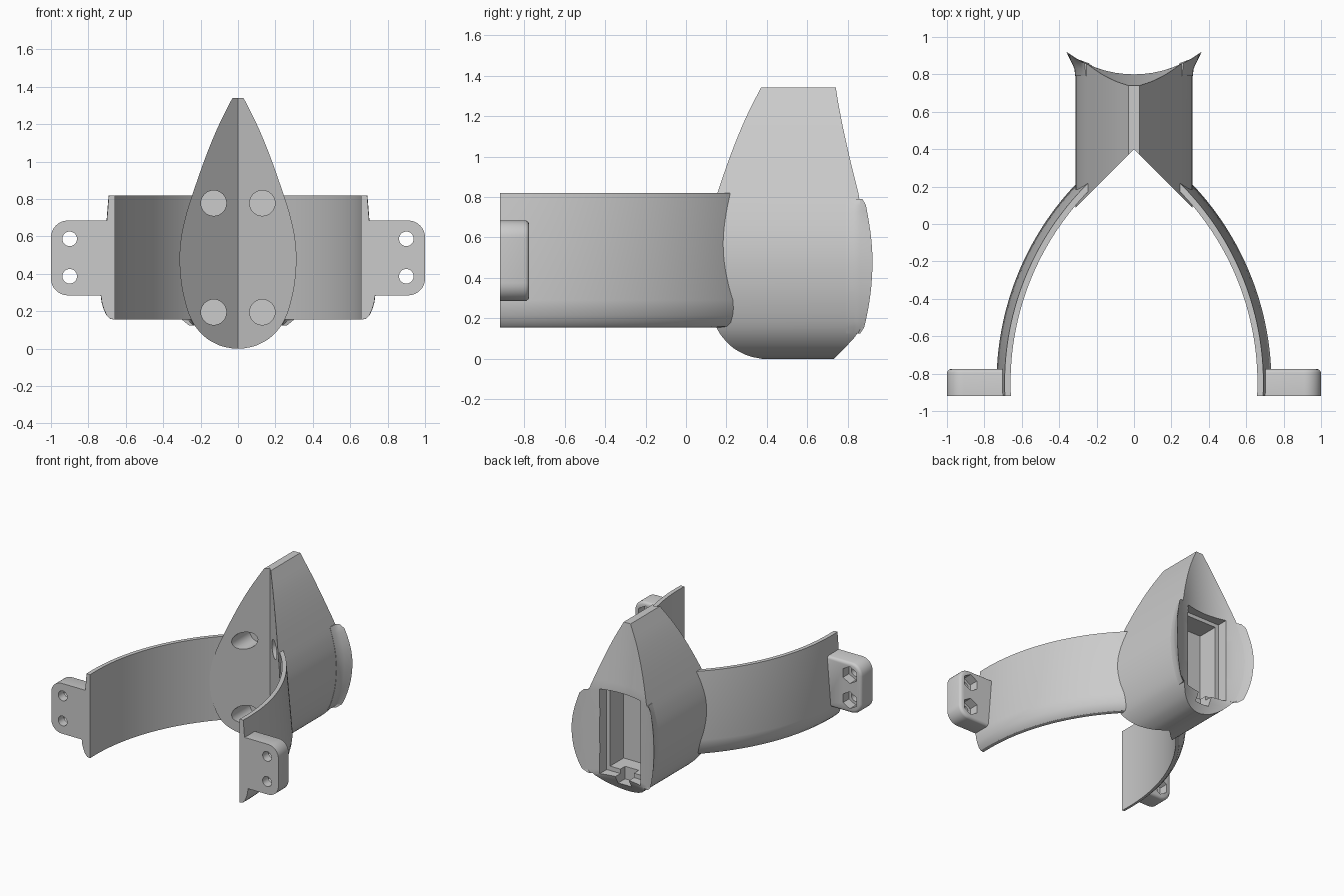
import bpy, bmesh, math
from mathutils import Vector, Matrix

if "Cube" in bpy.data.objects:
    bpy.data.objects.remove(bpy.data.objects["Cube"])

# ---------- helpers ----------
def make(name, bm, angle=30):
    bmesh.ops.recalc_face_normals(bm, faces=bm.faces)
    me = bpy.data.meshes.new(name)
    bm.to_mesh(me)
    bm.free()
    ob = bpy.data.objects.new(name, me)
    bpy.context.collection.objects.link(ob)
    smooth(ob, angle)
    return ob

def smooth(ob, angle=30):
    bpy.ops.object.select_all(action='DESELECT')
    bpy.context.view_layer.objects.active = ob
    ob.select_set(True)
    bpy.ops.object.shade_smooth_by_angle(angle=math.radians(angle))

def loft(name, sections):
    """Closed loops of equal length, skinned and capped."""
    bm = bmesh.new()
    loops = [[bm.verts.new(p) for p in s] for s in sections]
    n = len(loops[0])
    for a, b in zip(loops, loops[1:]):
        for i in range(n):
            j = (i + 1) % n
            bm.faces.new((a[i], a[j], b[j], b[i]))
    bm.faces.new(loops[0])
    bm.faces.new(loops[-1])
    return make(name, bm)

def block(name, x, y, z):
    bm = bmesh.new()
    bmesh.ops.create_cube(bm, size=1)
    for v in bm.verts:
        v.co = [r[0] + (c + .5) * (r[1] - r[0]) for c, r in zip(v.co, (x, y, z))]
    return make(name, bm)

def rod(name, x, z, y0, y1, r, sides=32):
    bm = bmesh.new()
    bmesh.ops.create_cone(bm, cap_ends=True, segments=sides, radius1=r, radius2=r, depth=y1 - y0,
                          matrix=Matrix.Translation((x, (y0 + y1) / 2, z)) @ Matrix.Rotation(math.pi / 2, 4, 'X'))
    return make(name, bm)

def apply(ob, mod):
    bpy.context.view_layer.objects.active = ob
    bpy.ops.object.modifier_apply(modifier=mod.name)

def cut(ob, cutters):
    for c in cutters:
        c.hide_render = True
        m = ob.modifiers.new("cut", 'BOOLEAN')
        m.operation, m.solver, m.object = 'DIFFERENCE', 'EXACT', c
        apply(ob, m)
        bpy.data.objects.remove(c)
    smooth(ob)

def mirror(ob):
    apply(ob, ob.modifiers.new("mirror", 'MIRROR'))

def spline(pts, n):
    """Catmull-Rom through the points."""
    out = []
    p = [Vector(q) for q in pts]
    p = [2 * p[0] - p[1]] + p + [2 * p[-1] - p[-2]]
    for a, b, c, d in zip(p, p[1:], p[2:], p[3:]):
        for k in range(n):
            t = k / n
            out.append(.5 * (2*b + (c - a)*t + (2*a - 5*b + 4*c - d)*t*t + (3*b - a - 3*c + d)*t**3))
    return out + [p[-2]]

# ---------- central body: teardrop outline, V front, concave back ----------
outline = spline([(.025, 0), (.1, .018), (.18, .065), (.25, .155), (.295, .3), (.312, .45), (.306, .58),
                  (.282, .7), (.245, .82), (.175, 1.02), (.105, 1.19), (.03, 1.34)], 4)

def width(z):
    for a, b in zip(outline, outline[1:]):
        if a.y <= z <= b.y:
            return a.x + (b.x - a.x) * (z - a.y) / (b.y - a.y)
    return .03

def back(x, z):
    y = 1.4 - math.sqrt(.36 - x * x)
    return y - .07 * max(0, 1 - z / .12) - .06 * max(0, (z - .82) / .52)

secs = []
for w, z in outline:
    s = [(-w, .4 - w, z), (0, .4, z), (w, .4 - w, z)]
    s += [(w * k / 5, back(w * k / 5, z), z) for k in range(5, -6, -1)]
    secs.append(s)
body = loft("body", secs)
cutters = [rod("pin_hole_cut", x, z, -.1, .43, .068) for x in (-.13, .13) for z in (.195, .778)]
cutters += [block("rim_cut", (-.18, .18), (.74, 1.1), (.125, .8)),
            block("pocket_cut", (-.15, .15), (.57, 1.1), (.16, .77)),
            block("cable_notch_cut", (-.06, .06), (.68, 1.1), (.06, .2))]
cut(body, cutters)

# ---------- flared wings at the back ----------
secs = []
for i in range(23):
    z = .125 + .665 * i / 22
    w = width(z)
    inset = .02 if i in (0, 22) else 0
    flare = [(w - .04, .79), (w + .002, .79), (w + .006, .83), (w + .02 - inset / 2, .86)]
    flare.append((w + .05 - inset, back(w + .05 - inset, .5)))
    flare += [(w + d, back(w + d, .5)) for d in (.015, -.015, -.04)]
    secs.append([(x, y, z) for x, y in flare])
wing = loft("wing", secs)
mirror(wing)

# ---------- curved arms ----------
section = [(0, .155), (.025, .16), (.045, .18), (.06, .215), (.07, .25), (.075, .29), (.032, .82), (0, .82)]
R, cx, cy = 1.47, .66 - 1.47, -.85
a0, a1 = math.asin((-.92 - cy) / R), math.asin((.195 - cy) / R)
secs = []
for i in range(33):
    a = a0 + (a1 - a0) * i / 32
    secs.append([(cx + (R + o) * math.cos(a), max(-.92, cy + (R + o) * math.sin(a)), z) for o, z in section])
arm = loft("arm", secs)
mirror(arm)

# ---------- bolt tabs with round holes and hex nut recesses ----------
def tab_loop(y, g):
    pts = [(.69, .285 + g, y)]
    for cz, start in ((.375, -90), (.595, 0)):
        for k in range(9):
            a = math.radians(start + 90 * k / 8)
            pts.append((.91 + (.09 - g) * math.cos(a), y, cz + (.09 - g) * math.sin(a)))
    pts[0] = (.69, y, .285 + g)
    return pts + [(.69, y, .685 - g)]

tab = loft("bolt_tab", [tab_loop(-.92, 0), tab_loop(-.795, 0), tab_loop(-.787, .003),
                        tab_loop(-.779, .01), tab_loop(-.775, .02)])
cutters = []
for z in (.387, .587):
    cutters += [rod("bolt_cut", .9, z, -1, -.7, .039), rod("nut_cut", .9, z, -.85, -.7, .068, 6)]
cut(tab, cutters)
mirror(tab)
